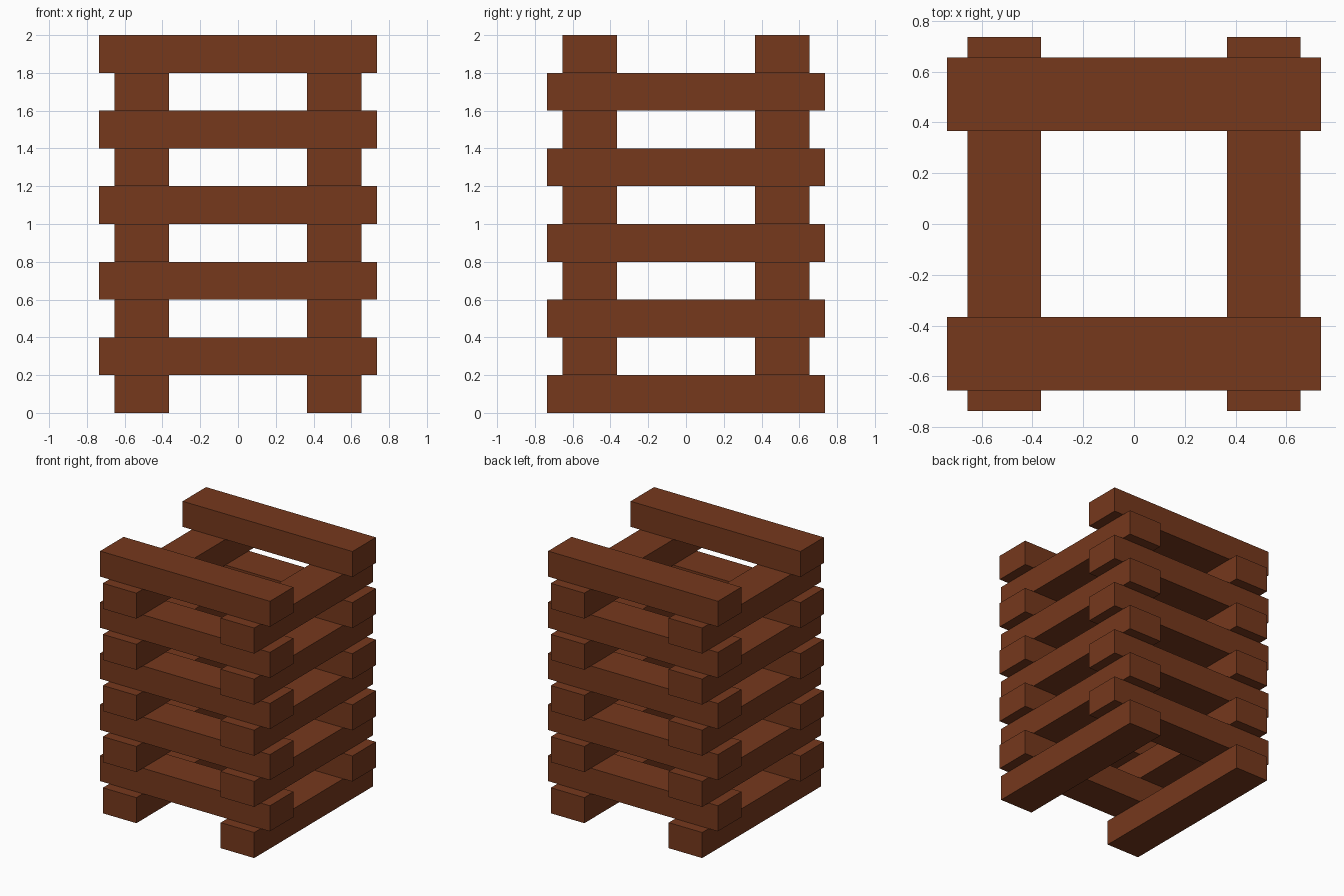
import bpy

if "Cube" in bpy.data.objects:
    bpy.data.objects.remove(bpy.data.objects["Cube"])

LENGTH, WIDTH, HEIGHT = 1.47, 0.29, 0.2
OFFSET = 0.51
LAYERS = 10

wood = bpy.data.materials.new("brown_wood")
wood.diffuse_color = (0.18, 0.04, 0.012, 1)
wood.use_nodes = True
wood.node_tree.nodes["Principled BSDF"].inputs["Base Color"].default_value = wood.diffuse_color


def beam(name, location, size):
    bpy.ops.mesh.primitive_cube_add(size=1, location=location)
    ob = bpy.context.object
    ob.name = name
    ob.scale = size
    bpy.ops.object.transform_apply(location=False, rotation=False, scale=True)
    ob.data.materials.append(wood)


# Stacked pairs of beams, alternating direction on each layer
for layer in range(LAYERS):
    z = (layer + 0.5) * HEIGHT
    for side in (-1, 1):
        if layer % 2 == 0:
            # pair running front to back
            label = "left" if side < 0 else "right"
            beam(f"{label}_beam_{layer}", (side * OFFSET, 0, z), (WIDTH, LENGTH, HEIGHT))
        else:
            # pair running left to right
            label = "front" if side < 0 else "back"
            beam(f"{label}_beam_{layer}", (0, side * OFFSET, z), (LENGTH, WIDTH, HEIGHT))
